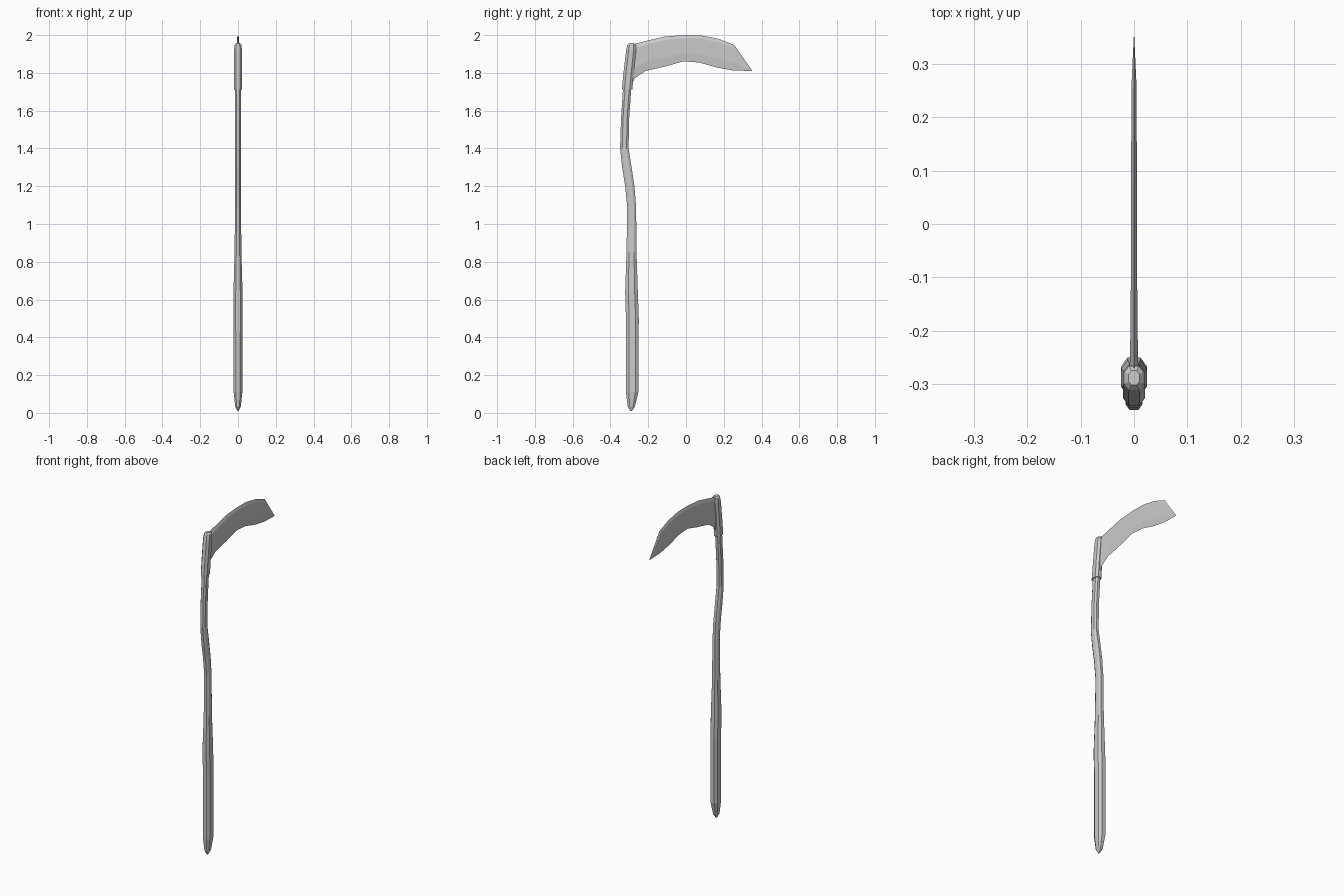
import bpy
import bmesh


def loft(name, rings):
    """Skin a list of equal-length closed rings and cap both ends."""
    bm = bmesh.new()
    rows = [[bm.verts.new(p) for p in ring] for ring in rings]
    n = len(rows[0])
    for a, b in zip(rows, rows[1:]):
        for i in range(n):
            j = (i + 1) % n
            bm.faces.new((a[i], a[j], b[j], b[i]))
    bm.faces.new(rows[0])
    bm.faces.new(rows[-1])
    bmesh.ops.remove_doubles(bm, verts=bm.verts, dist=0.0002)
    bmesh.ops.recalc_face_normals(bm, faces=bm.faces)
    mesh = bpy.data.meshes.new(name)
    bm.to_mesh(mesh)
    bm.free()
    obj = bpy.data.objects.new(name, mesh)
    bpy.context.collection.objects.link(obj)
    return obj


def octagon(z, y0, y1, hx):
    """Flat-sided eight-corner section from y0 to y1, half width hx."""
    c, h = (y0 + y1) / 2, (y1 - y0) / 2
    k = 0.5
    corners = [(1, k), (k, 1), (-k, 1), (-1, k), (-1, -k), (-k, -1), (k, -1), (1, -k)]
    # lean the section slightly with the shaft near the top
    return [(hx * u, c + h * v, z) for u, v in corners]


# Wooden shaft: height, front edge, rear edge, half width
shaft = [
    (0.010, -0.295, -0.287, 0.003), (0.035, -0.309, -0.270, 0.015),
    (0.110, -0.318, -0.252, 0.023), (0.500, -0.318, -0.250, 0.024),
    (0.640, -0.322, -0.255, 0.024), (0.850, -0.315, -0.262, 0.018),
    (1.090, -0.311, -0.264, 0.016), (1.200, -0.322, -0.273, 0.016),
    (1.300, -0.338, -0.288, 0.016), (1.400, -0.349, -0.304, 0.016),
    (1.560, -0.344, -0.301, 0.016), (1.740, -0.332, -0.288, 0.016),
]
loft("shaft", [octagon(*s) for s in shaft])

# Metal socket holding the blade, with a tapered cap
socket = [
    (1.712, -0.340, -0.284, 0.021), (1.800, -0.331, -0.277, 0.021),
    (1.920, -0.317, -0.264, 0.021), (1.948, -0.311, -0.266, 0.018),
    (1.958, -0.302, -0.275, 0.010),
]
loft("blade_socket", [octagon(*s) for s in socket])

# Blade: top y, top z, bottom y, bottom z, half thickness
blade = [
    (-0.290, 1.948, -0.296, 1.720, 0.009), (-0.260, 1.957, -0.270, 1.772, 0.008),
    (-0.215, 1.968, -0.215, 1.810, 0.007), (-0.115, 1.992, -0.110, 1.834, 0.006),
    (-0.010, 2.000, -0.015, 1.861, 0.006), (0.075, 1.999, 0.070, 1.855, 0.006),
    (0.170, 1.981, 0.165, 1.828, 0.005), (0.255, 1.948, 0.250, 1.813, 0.005),
    (0.350, 1.812, 0.350, 1.810, 0.0005),
]


def blade_ring(yt, zt, yb, zb, hx):
    section = [(0, 0), (1, 0.12), (0.8, 0.7), (0, 1), (-0.8, 0.7), (-1, 0.12)]
    return [(hx * u, yt + (yb - yt) * t, zt + (zb - zt) * t) for u, t in section]


loft("blade", [blade_ring(*b) for b in blade])
